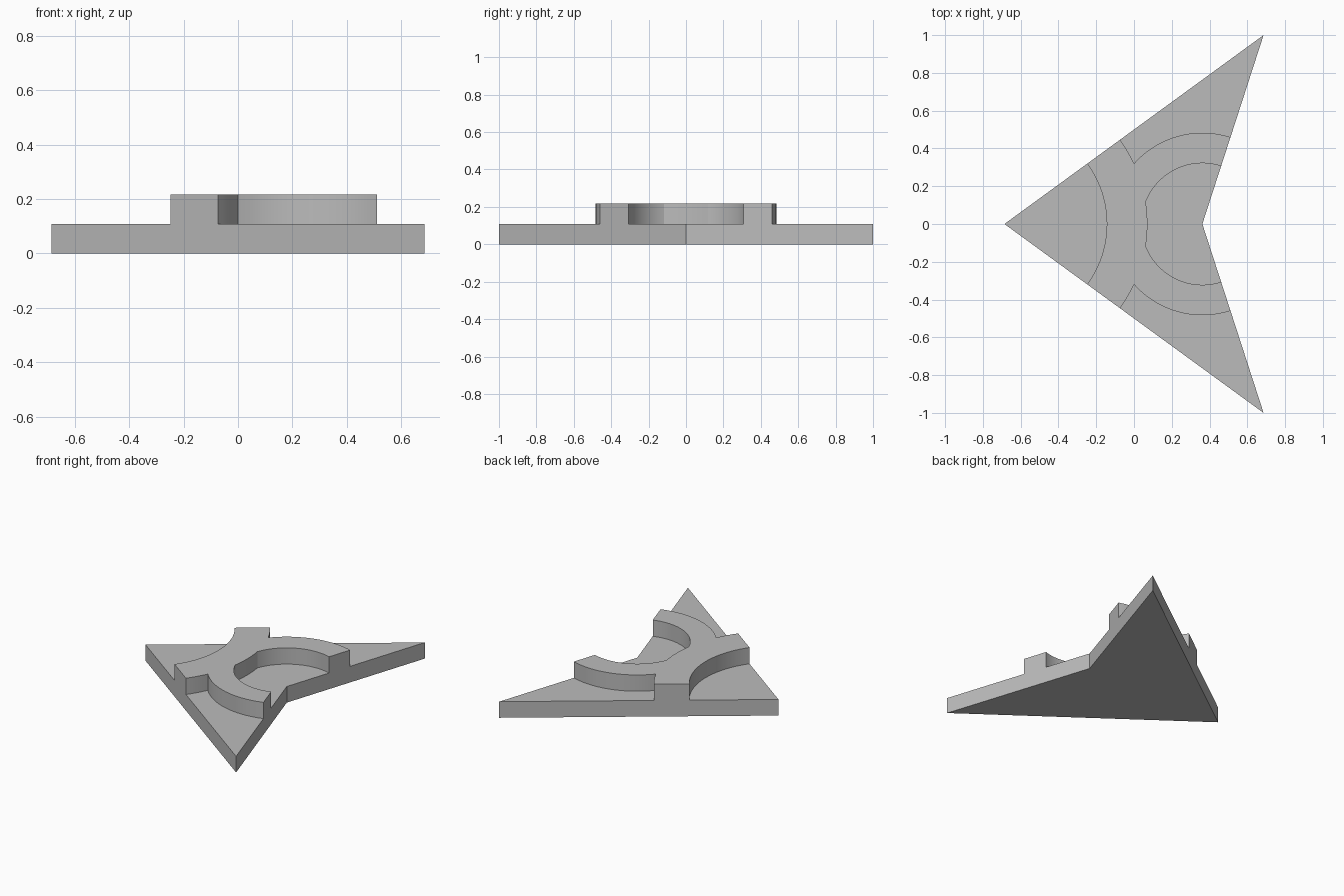
import bpy
import bmesh
from math import acos, atan2, cos, sin, pi

cube = bpy.data.objects.get("Cube")
if cube:
    bpy.data.objects.remove(cube, do_unlink=True)

# Main dimensions: arrowhead plan, two ring bands, two levels
TIP, NOTCH, WING = (-0.686, 0.0), (0.362, 0.0), (0.686, 1.0)
TIP_IN, TIP_OUT = 0.542, 0.757
RING_IN, RING_OUT = 0.322, 0.483
PLATE_H, BAND_H = 0.108, 0.217
D = NOTCH[0] - TIP[0]


def arc(centre, radius, a0, a1, n):
    return [(centre[0] + radius * cos(a0 + (a1 - a0) * i / n),
             centre[1] + radius * sin(a0 + (a1 - a0) * i / n)) for i in range(n + 1)]


def corner(side, other):
    """Angle in a triangle with sides side and D, opposite to other."""
    return acos((side * side + D * D - other * other) / (2 * side * D))


def mirror(points):
    return [(x, -y) for x, y in reversed(points)]


# Angles of the plate edges seen from the tip and from the notch
edge = atan2(WING[1] - TIP[1], WING[0] - TIP[0])
back = atan2(WING[1] - NOTCH[1], WING[0] - NOTCH[0])

# Outline pieces of the raised band, for the +y half
tip_arc = arc(TIP, TIP_IN, -edge, edge, 24)
cap = arc(TIP, TIP_OUT, edge, corner(TIP_OUT, RING_OUT), 5)
outer = arc(NOTCH, RING_OUT, pi - corner(RING_OUT, TIP_OUT), back, 24)
inner = arc(NOTCH, RING_IN, back, pi - corner(RING_IN, TIP_OUT), 28)
half_front = corner(TIP_OUT, RING_IN)
front = arc(TIP, TIP_OUT, half_front, -half_front, 6)

half = cap + outer + inner
wing = cap + outer + [WING]
regions = [
    tip_arc + half + front + mirror(half),      # raised band
    tip_arc + [TIP],                            # tip
    wing, mirror(wing),                         # wings
    inner + front + mirror(inner) + [NOTCH],    # round pocket
]

# Flat sheet of regions at plate height, sharing their corners
bm = bmesh.new()
for pts in regions:
    verts = []
    for x, y in pts:
        if not verts or (verts[-1].co.xy - type(verts[-1].co.xy)((x, y))).length > 1e-4:
            verts.append(bm.verts.new((x, y, PLATE_H)))
    if (verts[0].co - verts[-1].co).length < 1e-4:
        bm.verts.remove(verts.pop())
    bm.faces.new(verts)
bm.faces.ensure_lookup_table()
band = bm.faces[0]
bmesh.ops.remove_doubles(bm, verts=bm.verts[:], dist=1e-4)
bm.faces.ensure_lookup_table()
band = max(bm.faces, key=lambda f: len(f.verts))

# Plate walls and underside
rim = [e for e in bm.edges if e.is_boundary]
geom = bmesh.ops.extrude_edge_only(bm, edges=rim)["geom"]
for v in geom:
    if isinstance(v, bmesh.types.BMVert):
        v.co.z = 0
bmesh.ops.holes_fill(bm, edges=[e for e in bm.edges if e.is_boundary], sides=0)

# Raise the band, then merge the flush side walls
geom = bmesh.ops.extrude_face_region(bm, geom=[band])["geom"]
for v in geom:
    if isinstance(v, bmesh.types.BMVert):
        v.co.z = BAND_H
if band.is_valid:
    bmesh.ops.delete(bm, geom=[band], context='FACES_ONLY')
bmesh.ops.recalc_face_normals(bm, faces=bm.faces[:])
bmesh.ops.dissolve_limit(bm, angle_limit=0.01, verts=bm.verts[:], edges=bm.edges[:])

mesh = bpy.data.meshes.new("arrowhead_plate")
bm.to_mesh(mesh)
bm.free()
plate = bpy.data.objects.new("arrowhead_plate", mesh)
bpy.context.collection.objects.link(plate)

# Single grey material
grey = bpy.data.materials.new("plain grey")
grey.use_nodes = True
grey.diffuse_color = (0.5, 0.5, 0.5, 1)
grey.node_tree.nodes["Principled BSDF"].inputs["Base Color"].default_value = (0.5, 0.5, 0.5, 1)
mesh.materials.append(grey)

bpy.context.view_layer.objects.active = plate
plate.select_set(True)
bpy.ops.object.shade_smooth_by_angle(angle=pi / 6)
